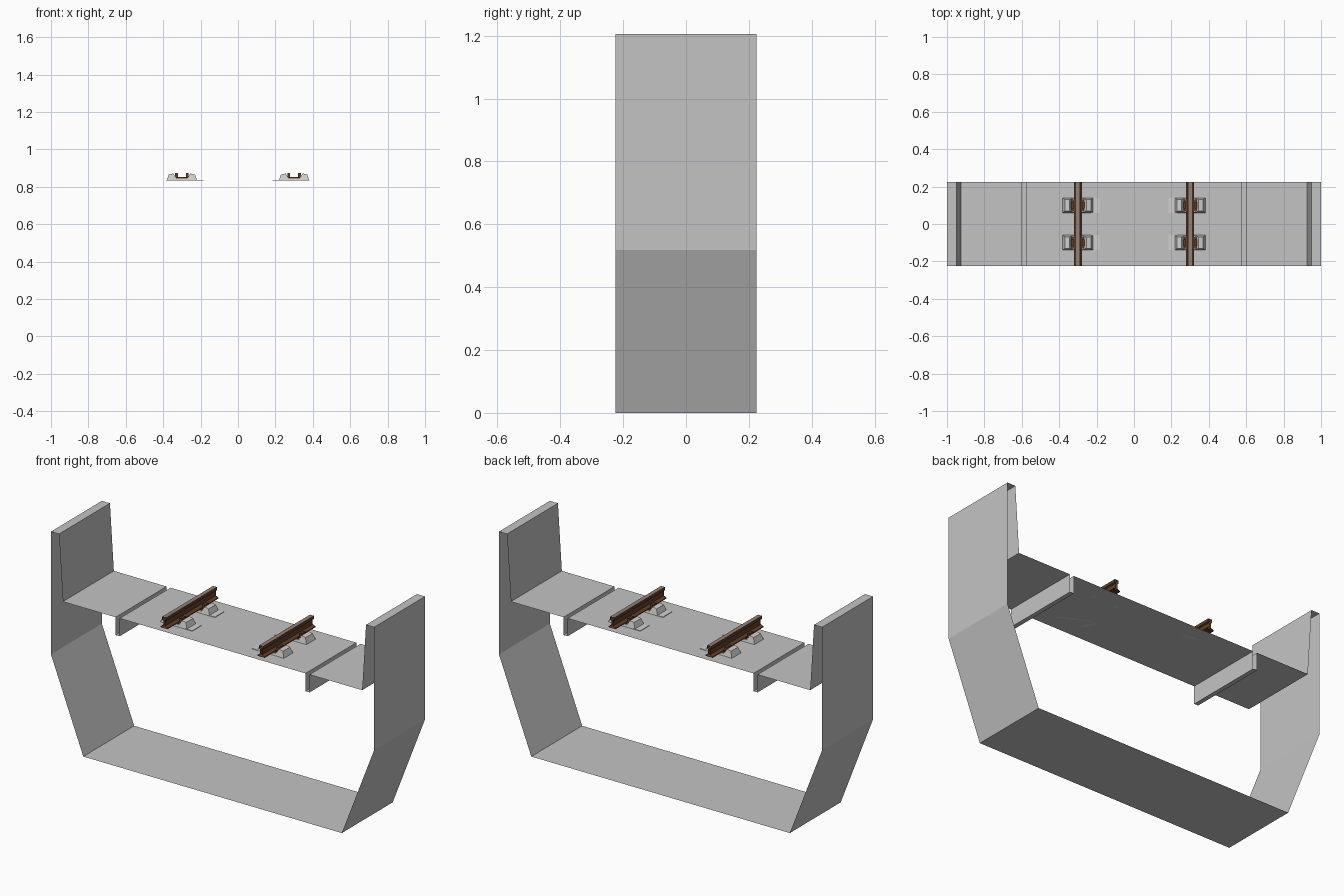
import bpy
import bmesh

if "Cube" in bpy.data.objects:
    bpy.data.objects.remove(bpy.data.objects["Cube"])

HALF = 0.225     # half length of the segment
DECK = 0.833     # height of the track bed


def material(name, rgb, rough=0.8):
    m = bpy.data.materials.new(name)
    m.use_nodes = True
    m.diffuse_color = (*rgb, 1)
    bsdf = m.node_tree.nodes["Principled BSDF"]
    bsdf.inputs["Base Color"].default_value = (*rgb, 1)
    bsdf.inputs["Roughness"].default_value = rough
    return m


concrete = material("concrete grey", (0.55, 0.55, 0.55))
pale = material("pale concrete", (0.64, 0.63, 0.61))
rust = material("rusty brown", (0.12, 0.05, 0.022))
worn = material("worn rail top", (0.28, 0.22, 0.18))


def finish(name, bm, *mats):
    mesh = bpy.data.meshes.new(name)
    bm.to_mesh(mesh)
    bm.free()
    for m in mats:
        mesh.materials.append(m)
    ob = bpy.data.objects.new(name, mesh)
    bpy.context.collection.objects.link(ob)
    return ob


def sheet(name, profile, mats, closed=False, offset=0):
    """Sweep an x-z profile along y as an open-ended sheet."""
    bm = bmesh.new()
    rows = [[bm.verts.new((x + offset, y, z)) for x, z in profile] for y in (-HALF, HALF)]
    n = len(profile)
    for i in range(n if closed else n - 1):
        j = (i + 1) % n
        bm.faces.new((rows[0][i], rows[0][j], rows[1][j], rows[1][i]))
    if closed:
        bmesh.ops.recalc_face_normals(bm, faces=bm.faces)
    return finish(name, bm, *mats)


def mirrored(half):
    return half + [(-x, z) for x, z in reversed(half)]


def box(bm, x0, x1, y0, y1, z0, z1):
    made = bmesh.ops.create_cube(bm, size=1)["verts"]
    for v in made:
        v.co.x = x1 if v.co.x > 0 else x0
        v.co.y = y1 if v.co.y > 0 else y0
        v.co.z = z1 if v.co.z > 0 else z0


# Outer shell, inner walls and deck with its two drainage slots
shell = mirrored([(-0.95, 1.205), (-1, 1.205), (-1, 0.518), (-0.8, 0)])
sheet("bridge_shell", shell, [concrete])
deck = mirrored([(-0.95, 1.205), (-0.926, DECK), (-0.6, DECK), (-0.6, DECK - 0.1),
                 (-0.575, DECK - 0.1), (-0.575, DECK)])
sheet("track_deck", deck, [concrete])

# Rail section: foot, web and head
rail_half = [(-0.022, 0.852), (-0.022, 0.857), (-0.005, 0.864), (-0.005, 0.892),
             (-0.013, 0.896), (-0.012, 0.913)]


def support_block(name, cx, cy, inward):
    """Tapered block with two shoulders and a seat for the rail."""
    bm = bmesh.new()
    outline = mirrored([(-0.082, 0), (-0.07, 0.033), (-0.045, 0.038), (-0.03, 0.012)])
    ends = []
    for s in (-1, 1):
        ends.append([bm.verts.new((cx + x, cy + s * (0.04 - 0.25 * z), DECK + z))
                     for x, z in outline])
    n = len(outline)
    for i in range(n):
        j = (i + 1) % n
        bm.faces.new((ends[0][i], ends[0][j], ends[1][j], ends[1][i]))
    for end in ends:
        bm.faces.new(end)
    # Thin foot reaching towards the track centre
    a, b = sorted((cx + inward * 0.07, cx + inward * 0.115))
    box(bm, a, b, cy - 0.04, cy + 0.04, DECK, DECK + 0.003)
    bmesh.ops.recalc_face_normals(bm, faces=bm.faces)
    finish(name, bm, pale)


def fastener(name, cx, cy):
    """Rail pad with a raised clamp on each side."""
    bm = bmesh.new()
    box(bm, cx - 0.034, cx + 0.034, cy - 0.03, cy + 0.03, DECK + 0.012, DECK + 0.02)
    for s in (-1, 1):
        a, b = sorted((cx + s * 0.022, cx + s * 0.036))
        box(bm, a, b, cy - 0.018, cy + 0.018, DECK + 0.02, DECK + 0.04)
    finish(name, bm, rust)


for side, sx in (("right", -1), ("left", 1)):
    cx = sx * 0.3
    rail = sheet(side + "_rail", mirrored(rail_half), [rust, worn], True, cx)
    for p in rail.data.polygons:
        p.material_index = int(p.center.z > 0.91)
    for place, cy in (("front", -0.1), ("back", 0.1)):
        support_block(f"{side}_{place}_rail_block", cx, cy, -sx)
        fastener(f"{side}_{place}_fastener", cx, cy)
